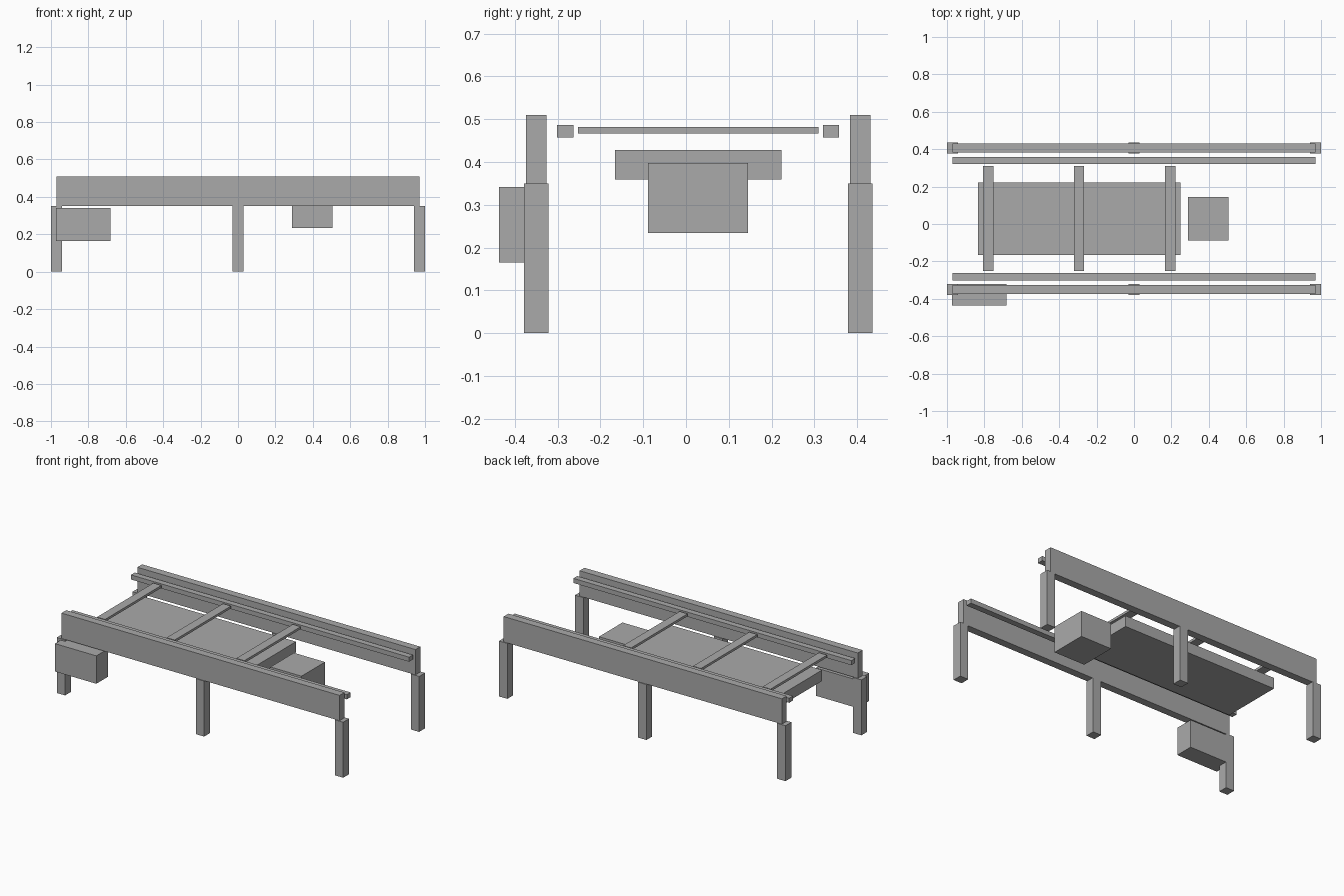
import bpy

cube = bpy.data.objects.get("Cube")
if cube:
    bpy.data.objects.remove(cube, do_unlink=True)

grey = bpy.data.materials.new("plain grey")
grey.use_nodes = True
colour = (0.4, 0.4, 0.4, 1)
grey.diffuse_color = colour
grey.node_tree.nodes["Principled BSDF"].inputs["Base Color"].default_value = colour


def box(name, xs, ys, zs):
    """Add a block spanning the given (low, high) ranges."""
    spans = (xs, ys, zs)
    bpy.ops.mesh.primitive_cube_add(size=1, location=[(a + b) / 2 for a, b in spans])
    obj = bpy.context.object
    obj.name = name
    obj.scale = [b - a for a, b in spans]
    bpy.ops.object.transform_apply(location=False, rotation=False, scale=True)
    obj.data.materials.append(grey)
    return obj


def around(centre, half):
    return centre - half, centre + half


LENGTH = around(0, 0.971)      # span of the long beams
LEG_TOP = 0.35

# Side frames: tall beam on three legs, with a slim rail on the inside
for side, beam_y, rail_y in (("front", -0.35, -0.282), ("back", 0.407, 0.339)):
    box(side + "_beam", LENGTH, around(beam_y, 0.024), (LEG_TOP, 0.51))
    box(side + "_inner_rail", LENGTH, around(rail_y, 0.019), (0.457, 0.486))
    for place, x in (("right", -0.971), ("middle", 0), ("left", 0.971)):
        box(f"{side}_{place}_leg", around(x, 0.029), around(beam_y, 0.029), (0, LEG_TOP))

# Cross slats between the rails
for i, x in enumerate((-0.78, -0.294, 0.193)):
    box(f"cross_slat_{i + 1}", around(x, 0.028), (-0.252, 0.31), (0.467, 0.482))

# Hanging tray, drive housing and control box
box("tray", (-0.835, 0.249), (-0.166, 0.223), (0.359, 0.428))
box("drive_housing", (0.289, 0.506), (-0.089, 0.145), (0.234, 0.398))
box("control_box", (-0.972, -0.683), (-0.437, -0.321), (0.165, 0.341))
